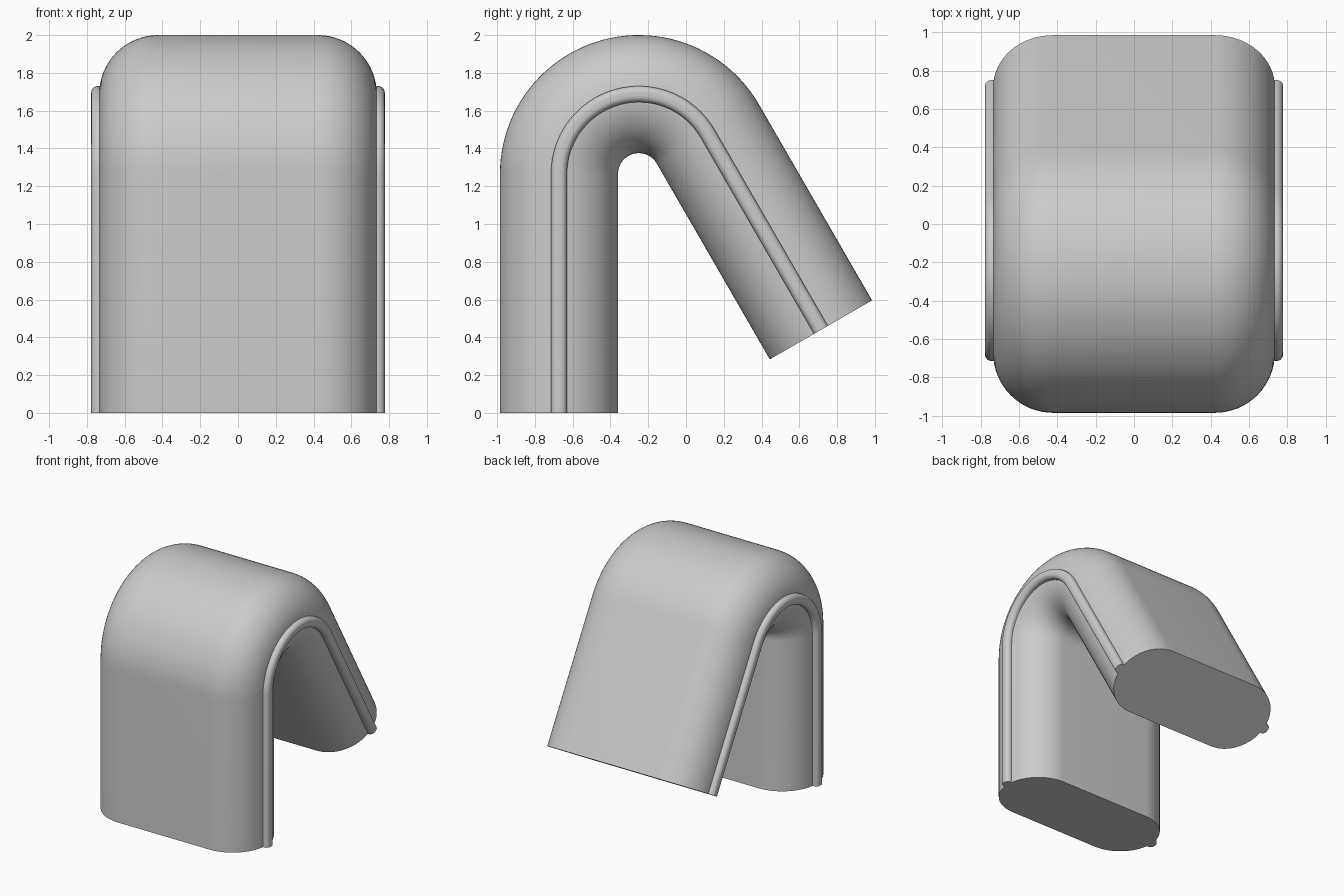
import bpy, bmesh
from math import sin, cos, radians, pi

cube = bpy.data.objects.get("Cube")
if cube:
    bpy.data.objects.remove(cube, do_unlink=True)

# Main dimensions
BEND_Y, BEND_Z = -0.25, 1.265    # centre of the bend
BEND_R = 0.4225                  # centreline radius
HALF_T = 0.3125                  # half thickness of the body
HALF_FLAT = 0.4225               # half width of the flat part
FRONT_LEG, REAR_LEG = BEND_Z, 1.197
START, END = radians(180), radians(30)
ARC_STEPS = 48

grey = bpy.data.materials.new("light grey")
grey.use_nodes = True
colour = (0.6, 0.6, 0.6, 1)
grey.diffuse_color = colour
grey.node_tree.nodes["Principled BSDF"].inputs["Base Color"].default_value = colour


def arc(cx, cy, r, a0, a1, steps):
    """Points on a circular arc, angles in degrees."""
    angles = [radians(a0 + (a1 - a0) * i / steps) for i in range(steps + 1)]
    return [(cx + r * cos(a), cy + r * sin(a)) for a in angles]


def stations():
    """Bend angle and straight shift along the front leg, bend and rear leg."""
    path = [(START, 0, -FRONT_LEG)]
    for i in range(ARC_STEPS + 1):
        path.append((START + (END - START) * i / ARC_STEPS, 0, 0))
    path.append((END, REAR_LEG * sin(END), -REAR_LEG * cos(END)))
    return path


def sweep(name, profile):
    """Carry a closed (x, radial offset) profile along the bent path."""
    bm = bmesh.new()
    rings = []
    for a, dy, dz in stations():
        rings.append([bm.verts.new((x, BEND_Y + (BEND_R + r) * cos(a) + dy,
                                    BEND_Z + (BEND_R + r) * sin(a) + dz))
                      for x, r in profile])
    n = len(profile)
    for lower, upper in zip(rings, rings[1:]):
        for i in range(n):
            j = (i + 1) % n
            bm.faces.new((lower[i], lower[j], upper[j], upper[i]))
    bm.faces.new(rings[0])
    bm.faces.new(rings[-1])
    bmesh.ops.recalc_face_normals(bm, faces=bm.faces)
    mesh = bpy.data.meshes.new(name)
    bm.to_mesh(mesh)
    bm.free()
    mesh.materials.append(grey)
    obj = bpy.data.objects.new(name, mesh)
    bpy.context.collection.objects.link(obj)
    bpy.ops.object.select_all(action="DESELECT")
    obj.select_set(True)
    bpy.context.view_layer.objects.active = obj
    bpy.ops.object.shade_smooth_by_angle(angle=radians(30))
    return obj


# Bent body with a stadium cross-section
sweep("bent_body", arc(HALF_FLAT, 0, HALF_T, -90, 90, 32)
      + arc(-HALF_FLAT, 0, HALF_T, 90, 270, 32))

# Rounded rib along the middle of each side
RIB_HALF, RIB_OUT, RIB_ROUND = 0.0425, 0.777, 0.034
base = HALF_FLAT + (HALF_T ** 2 - RIB_HALF ** 2) ** 0.5
corner_x, corner_r = RIB_OUT - RIB_ROUND, RIB_HALF - RIB_ROUND
rib = ([(base, -RIB_HALF)]
       + arc(corner_x, -corner_r, RIB_ROUND, -90, 0, 8)
       + arc(corner_x, corner_r, RIB_ROUND, 0, 90, 8)
       + [(base, RIB_HALF)])
for side, sign in (("left", 1), ("right", -1)):
    sweep(side + "_rib", [(sign * x, r) for x, r in rib])
